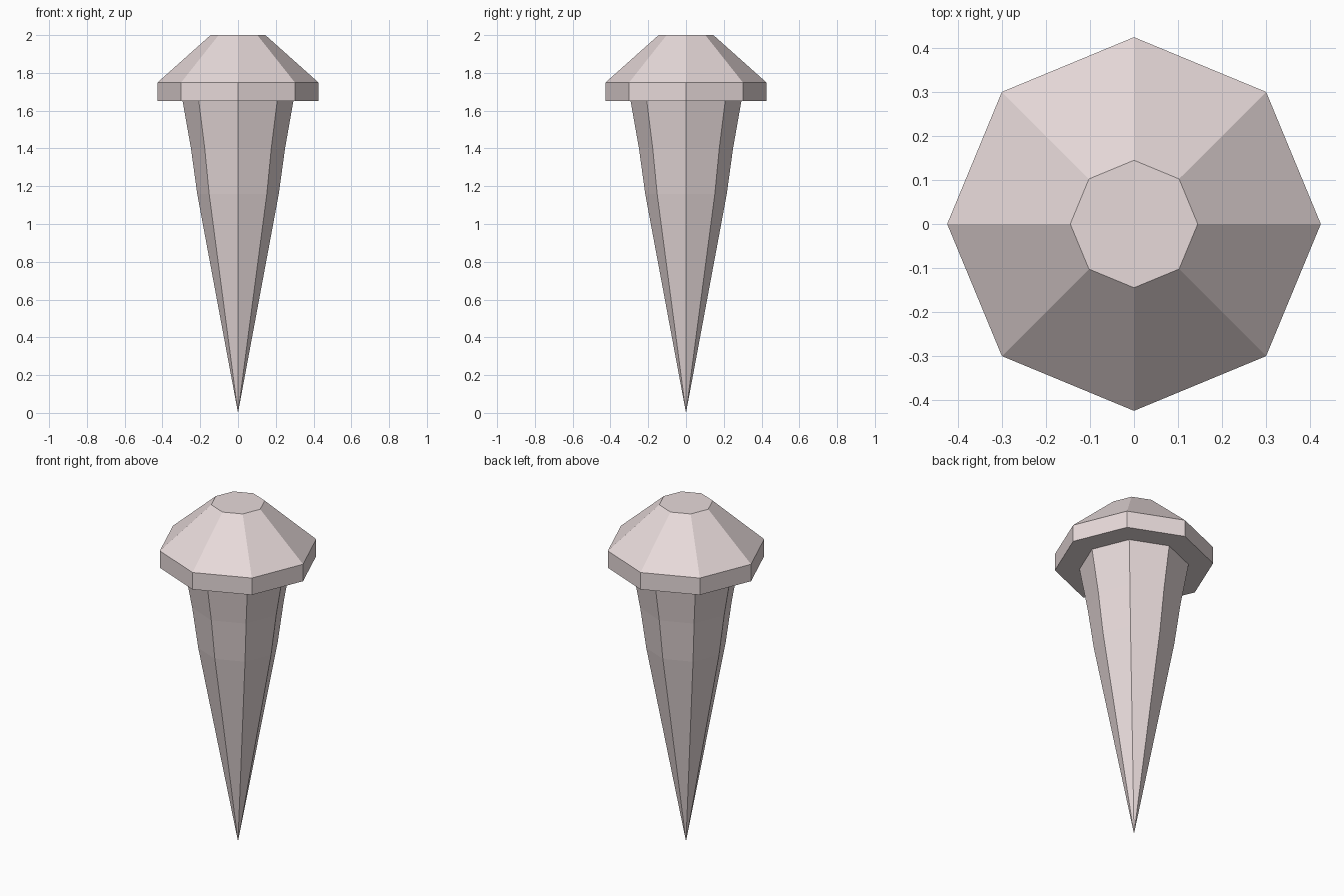
import bpy, bmesh
from math import cos, sin, pi

if "Cube" in bpy.data.objects:
    bpy.data.objects.remove(bpy.data.objects["Cube"])

SIDES = 8


def faceted_lathe(name, profile):
    """Closed octagonal solid from (radius, z) pairs, bottom to top; radius 0 is a point."""
    bm = bmesh.new()
    rings = []
    for r, z in profile:
        if r == 0:
            rings.append([bm.verts.new((0, 0, z))] * SIDES)
        else:
            rings.append([bm.verts.new((r * cos(2 * pi * i / SIDES),
                                        r * sin(2 * pi * i / SIDES), z))
                          for i in range(SIDES)])
    for low, high in zip(rings, rings[1:]):
        for i in range(SIDES):
            j = (i + 1) % SIDES
            corners = [low[i], low[j], high[j], high[i]]
            bm.faces.new(list(dict.fromkeys(corners)))
    for ring in (rings[0], rings[-1]):
        if len(set(ring)) > 2:
            bm.faces.new(ring)
    bmesh.ops.recalc_face_normals(bm, faces=bm.faces[:])
    mesh = bpy.data.meshes.new(name)
    bm.to_mesh(mesh)
    bm.free()
    obj = bpy.data.objects.new(name, mesh)
    bpy.context.collection.objects.link(obj)
    # Pale pink-grey finish
    mesh.materials.append(finish)
    return obj


finish = bpy.data.materials.new("pale_pink")
finish.diffuse_color = (0.80, 0.70, 0.70, 1)
finish.use_nodes = True
finish.node_tree.nodes["Principled BSDF"].inputs["Base Color"].default_value = finish.diffuse_color

# Tapering spike, slightly bulged towards the head
faceted_lathe("spike", [(0, 0), (0.216, 1.16), (0.249, 1.40), (0.293, 1.65)])

# Wide bevelled head with a short vertical rim and flat crown
faceted_lathe("head", [(0.425, 1.65), (0.425, 1.75), (0.145, 2.0)])
